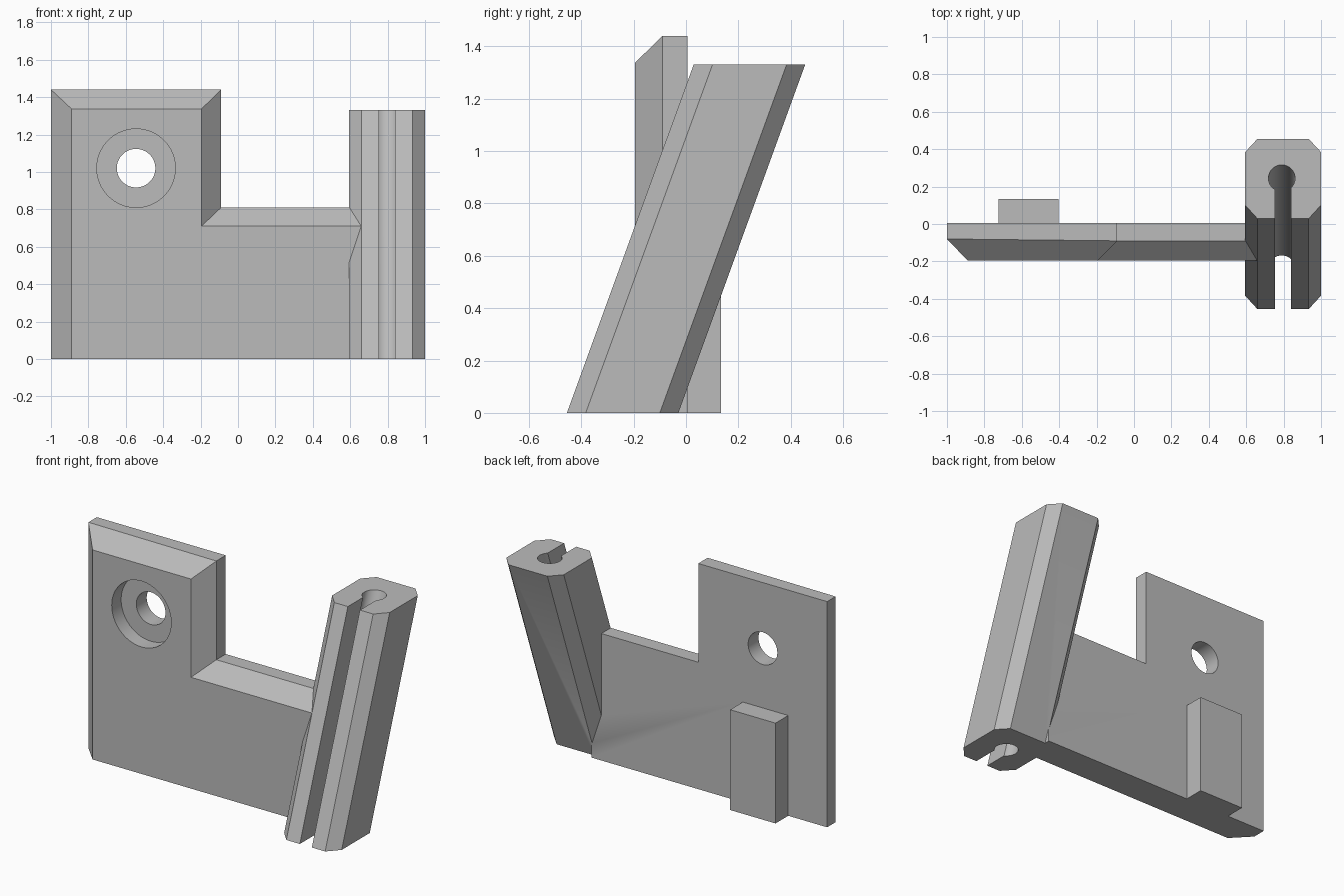
import bpy, bmesh
from math import tan, radians, sin, cos, pi

cube = bpy.data.objects.get("Cube")
if cube:
    bpy.data.objects.remove(cube, do_unlink=True)

GREY = (0.5, 0.5, 0.5, 1.0)
grey = bpy.data.materials.new("plain_grey")
grey.use_nodes = True
grey.diffuse_color = GREY
grey.node_tree.nodes["Principled BSDF"].inputs["Base Color"].default_value = GREY


def loft(name, rings):
    """Solid skinned through rings of matching points, capped at both ends."""
    bm = bmesh.new()
    loops = [[bm.verts.new(p) for p in ring] for ring in rings]
    n = len(loops[0])
    for a, b in zip(loops, loops[1:]):
        for i in range(n):
            j = (i + 1) % n
            bm.faces.new((a[i], a[j], b[j], b[i]))
    bm.faces.new(loops[0][::-1])
    bm.faces.new(loops[-1])
    bmesh.ops.recalc_face_normals(bm, faces=bm.faces)
    mesh = bpy.data.meshes.new(name)
    bm.to_mesh(mesh)
    bm.free()
    mesh.materials.append(grey)
    obj = bpy.data.objects.new(name, mesh)
    bpy.context.collection.objects.link(obj)
    return obj


def circle(cx, cy, r, n=64):
    return [(cx + r * cos(2 * pi * i / n), cy + r * sin(2 * pi * i / n)) for i in range(n)]


def combine(target, other, operation):
    """Apply a boolean and remove the helper solid."""
    mod = target.modifiers.new("combine", 'BOOLEAN')
    mod.operation = operation
    mod.solver = 'EXACT'
    mod.object = other
    bpy.context.view_layer.objects.active = target
    bpy.ops.object.modifier_apply(modifier=mod.name)
    bpy.data.objects.remove(other, do_unlink=True)


# Stepped plate with a chamfered front rim (x, z outlines)
BACK, FRONT, END = 0.005, -0.195, 0.665
outer = [(-1, 0), (-1, 1.44), (-0.09, 1.44), (-0.09, 0.81), (END, 0.81), (END, 0)]
inner = [(-0.89, 0), (-0.89, 1.337), (-0.195, 1.337), (-0.195, 0.71), (END, 0.71), (END, 0)]
bracket = loft("bracket", [
    [(x, BACK, z) for x, z in outer],
    [(x, -0.08 if x == -1 else -0.09, z) for x, z in outer],
    [(x, FRONT, z) for x, z in inner]])

# Counterbored screw hole
for radius, y0, y1 in ((0.21, -0.3, -0.1), (0.103, -0.3, 0.2)):
    ring = circle(-0.545, 1.02, radius)
    drill = loft("drill", [[(x, y, z) for x, z in ring] for y in (y0, y1)])
    combine(bracket, drill, 'DIFFERENCE')

# Locating block on the back
pad = [(-0.725, -0.05), (-0.405, -0.05), (-0.405, 0.133), (-0.725, 0.133)]
block = loft("back_block", [[(x, y, z) for x, y in pad] for z in (0, 0.64)])
combine(bracket, block, 'UNION')

# Leaning octagonal post
HEIGHT, LEAN = 1.33, tan(radians(20))


def leaning(name, section, z0, z1):
    return loft(name, [[(x, y + LEAN * z, z) for x, y in section] for z in (z0, z1)])


half = [(0.137, -0.455), (0.203, -0.383), (0.203, -0.1), (0.137, -0.029)]
section = [(0.797 + x, y) for x, y in half] + [(0.797 - x, y) for x, y in half[::-1]]
post = leaning("post", section, 0, HEIGHT)
combine(bracket, post, 'UNION')

# Round bore and the slot that opens it to the front
slot = [(0.755, -0.6), (0.84, -0.6), (0.84, -0.239), (0.755, -0.239)]
for name, shape in (("bore", circle(0.79, -0.239, 0.071)), ("slot", slot)):
    combine(bracket, leaning(name, shape, -0.1, HEIGHT + 0.1), 'DIFFERENCE')

# Smooth the bores, keep every other edge crisp
bpy.ops.object.select_all(action='DESELECT')
bracket.select_set(True)
bpy.context.view_layer.objects.active = bracket
bpy.ops.object.shade_smooth_by_angle(angle=radians(20))
